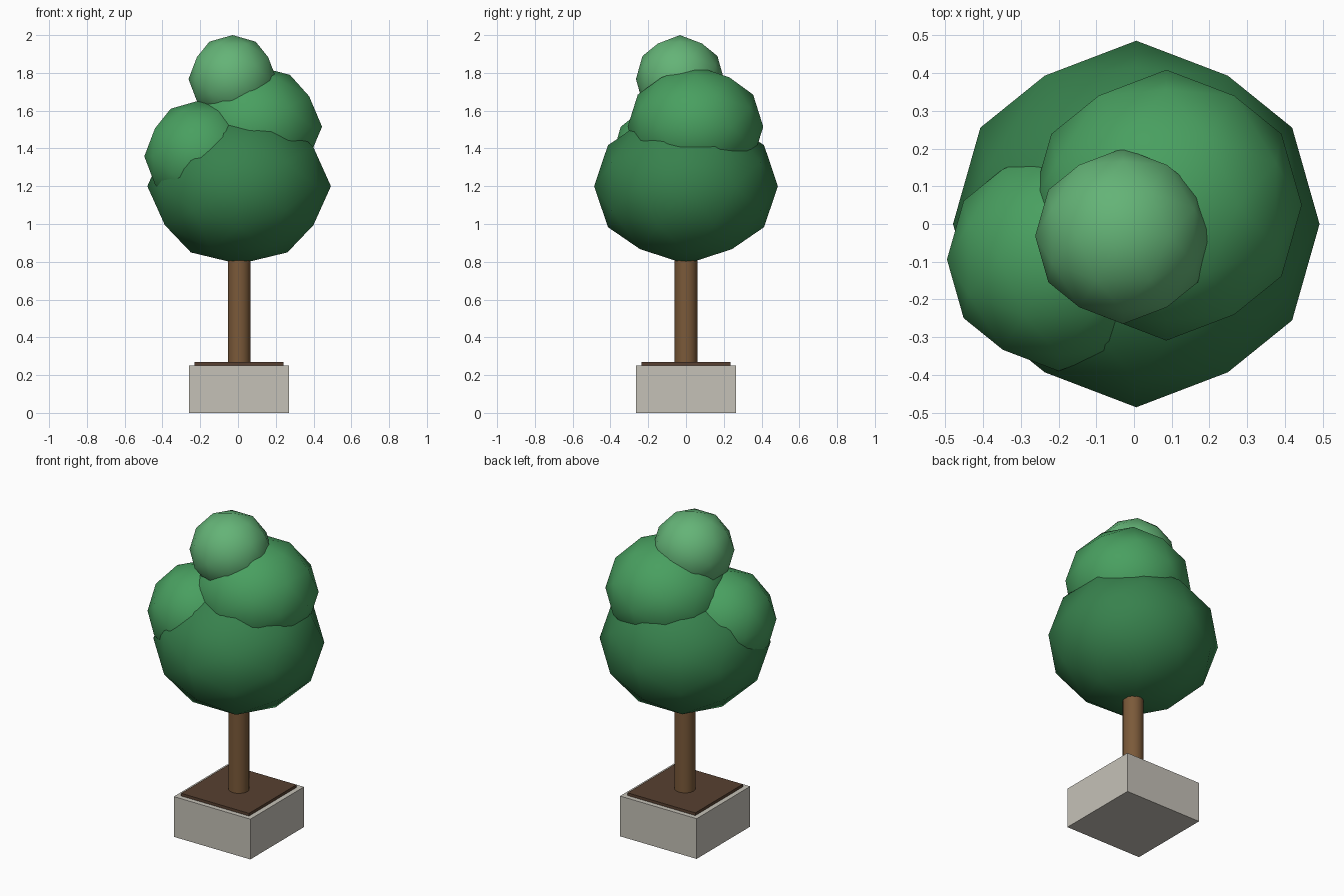
import bpy, bmesh, math
from mathutils import Vector

if "Cube" in bpy.data.objects:
    bpy.data.objects.remove(bpy.data.objects["Cube"])


def material(name, rgb):
    m = bpy.data.materials.new(name)
    m.diffuse_color = [(c / 255) ** 2.2 for c in rgb] + [1]
    m.use_nodes = True
    m.node_tree.nodes["Principled BSDF"].inputs["Base Color"].default_value = m.diffuse_color
    return m


def box(name, centre, size, mat):
    bpy.ops.mesh.primitive_cube_add(size=1, location=centre)
    ob = bpy.context.object
    ob.name = name
    ob.scale = size
    ob.data.materials.append(mat)


def leaf_ball(name, centre, radius, height_radius, mat):
    # icosahedron with an edge on top, subdivided once onto the sphere
    t = (1 + math.sqrt(5)) / 2
    bm = bmesh.new()
    for a in (-1, 1):
        for b in (-t, t):
            for co in ((a, 0, b), (0, b, a), (b, a, 0)):
                bm.verts.new(co)
    bmesh.ops.convex_hull(bm, input=bm.verts[:])
    bmesh.ops.subdivide_edges(bm, edges=bm.edges[:], cuts=1, use_grid_fill=True)
    for v in bm.verts:
        n = v.co.normalized()
        v.co = Vector((n.x * radius, n.y * radius, n.z * height_radius))
    bmesh.ops.triangulate(bm, faces=bm.faces[:])
    bmesh.ops.recalc_face_normals(bm, faces=bm.faces[:])
    for f in bm.faces:
        f.smooth = True
    me = bpy.data.meshes.new(name)
    bm.to_mesh(me)
    bm.free()
    me.materials.append(mat)
    ob = bpy.data.objects.new(name, me)
    ob.location = centre
    bpy.context.collection.objects.link(ob)


stone = material("stone", (196, 192, 182))
earth = material("earth", (88, 66, 52))
bark = material("bark", (122, 90, 60))
dark = material("dark_leaf", (58, 128, 78))
mid = material("mid_leaf", (74, 158, 96))
light = material("light_leaf", (100, 178, 118))

# planter and soil
CX = 0.006
box("planter", (CX, 0, 0.126), (0.53, 0.53, 0.252), stone)
box("soil", (CX, 0, 0.254), (0.47, 0.47, 0.03), earth)

# trunk
bpy.ops.mesh.primitive_cylinder_add(vertices=16, radius=0.06, depth=0.68,
                                    location=(CX, 0, 0.6))
trunk = bpy.context.object
trunk.name = "trunk"
trunk.data.materials.append(bark)
bpy.ops.object.shade_smooth_by_angle(angle=math.radians(40))

# foliage
leaf_ball("main_foliage", (CX, 0, 1.2), 0.486, 0.412, dark)
leaf_ball("right_foliage", (0.086, 0.05, 1.515), 0.359, 0.323, mid)
leaf_ball("left_foliage", (-0.2, -0.094, 1.358), 0.296, 0.297, mid)
leaf_ball("top_foliage", (-0.029, -0.032, 1.767), 0.233, 0.233, light)
